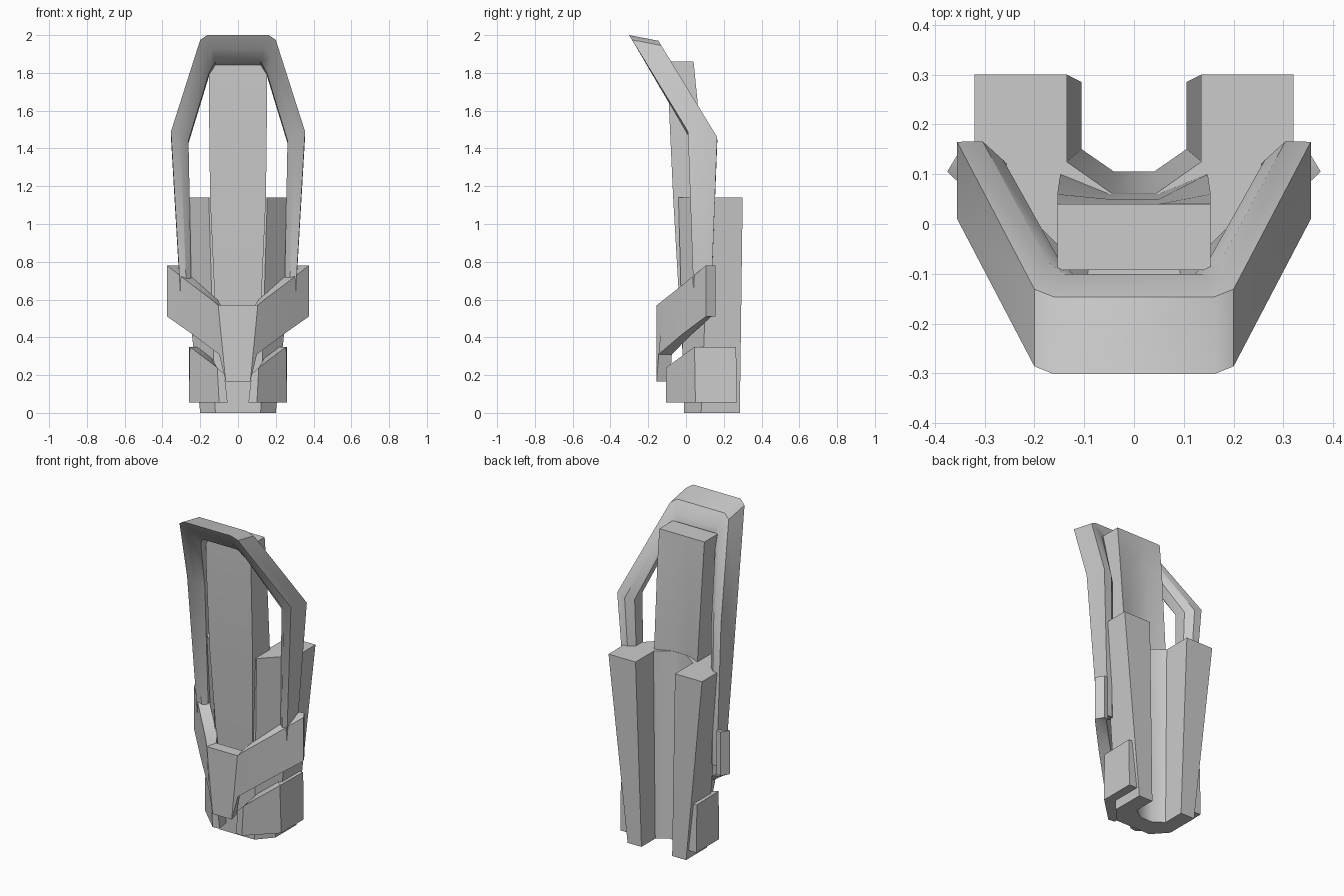
import bpy, bmesh
from math import radians

if "Cube" in bpy.data.objects:
    bpy.data.objects.remove(bpy.data.objects["Cube"])


def loft(name, sections, mirror=False, angle=35):
    """Skin equal-length closed sections into a capped solid."""
    bm = bmesh.new()
    rings = [[bm.verts.new(p) for p in s] for s in sections]
    n = len(rings[0])
    for a, b in zip(rings, rings[1:]):
        for i in range(n):
            j = (i + 1) % n
            bm.faces.new((a[i], a[j], b[j], b[i]))
    bm.faces.new(rings[0][::-1])
    bm.faces.new(rings[-1])
    bmesh.ops.recalc_face_normals(bm, faces=bm.faces)
    me = bpy.data.meshes.new(name)
    bm.to_mesh(me)
    bm.free()
    ob = bpy.data.objects.new(name, me)
    bpy.context.collection.objects.link(ob)
    bpy.ops.object.select_all(action='DESELECT')
    ob.select_set(True)
    bpy.context.view_layer.objects.active = ob
    if mirror:
        ob.modifiers.new("Mirror", 'MIRROR')
    bpy.ops.object.shade_smooth_by_angle(angle=radians(angle))
    return ob


def both_sides(half, z):
    """Half profile at x > 0 closed by its mirror image, placed at height z."""
    return [(x, y, z) for x, y in half] + [(-x, y, z) for x, y in reversed(half)]


def flip(sections):
    """Half path continued across x = 0."""
    return [[(-x, y, z) for x, y, z in s] for s in sections] + sections[::-1]


# U-shaped rear body: two columns joined by a web
body_low = [(.12, -.01), (.20, .08), (.20, .285), (.105, .285), (.105, .15), (.04, .105)]
body_top = [(.155, -.04), (.32, .125), (.32, .30), (.135, .30), (.135, .125), (.045, .062)]
loft("rear_body", [both_sides(body_low, 0), both_sides(body_top, 1.14)])

# Tall centre slab, tapering downwards
slab = [(.04, .12, 0, .03, .03), (.57, .122, -.035, .05, .05), (1.14, .148, -.068, .10, .06),
        (1.66, .154, -.092, .06, .05), (1.86, .154, -.092, .04, .04)]
loft("centre_slab", [both_sides([(w, f), (w, b), (.05, c)], z) for z, w, f, b, c in slab])


# Arched frame leaning forward at the top
def frame_y(z):
    return .01 + (1.49 - z) * (.61 if z > 1.49 else .035)


def frame_section(outer, inner):
    pts = []
    for t, d in [(0, 0), (0, 1), (.55, 1), (1, .75), (1, .25), (.55, 0)]:
        x = outer[0] + (inner[0] - outer[0]) * t
        z = outer[1] + (inner[1] - outer[1]) * t
        depth = .155 if z > 1.4 else .155 - (1.4 - z) * .08
        pts.append((x, frame_y(z) + depth * d, z - .03 * d))
    return pts


frame = [((.302, .58), (.245, .58)), ((.355, 1.49), (.262, 1.45)),
         ((.20, 1.975), (.152, 1.81)), ((.162, 2.0), (.12, 1.865))]
loft("arched_frame", flip([frame_section(o, i) for o, i in frame]))


# Wrap-around plates: bottom and top edge points, thickened inwards
def plate(bot, top, dx, dy):
    return [bot, top, (top[0] - dx, top[1] + dy, top[2]), (bot[0] - dx, bot[1] + dy, bot[2])]


collar = [plate((.345, .155, .51), (.345, .155, .78), .03, -.005),
          plate((.375, .105, .51), (.375, .105, .78), .06, .03),
          plate((.24, -.022, .415), (.24, -.022, .675), .045, .05),
          plate((.10, -.145, .31), (.14, -.117, .60), .03, .07),
          plate((.065, -.155, .165), (.105, -.155, .57), .015, .07)]
loft("chevron_collar", flip(collar))

# Lower side guards
guard = [plate((.055, -.10, .055), (.072, -.105, .205), -.02, .10),
         plate((.10, -.105, .055), (.11, -.105, .24), 0, .10),
         plate((.26, .05, .055), (.255, .045, .35), .08, .07),
         plate((.26, .27, .055), (.26, .265, .35), .08, 0)]
loft("side_guard", guard, mirror=True)
